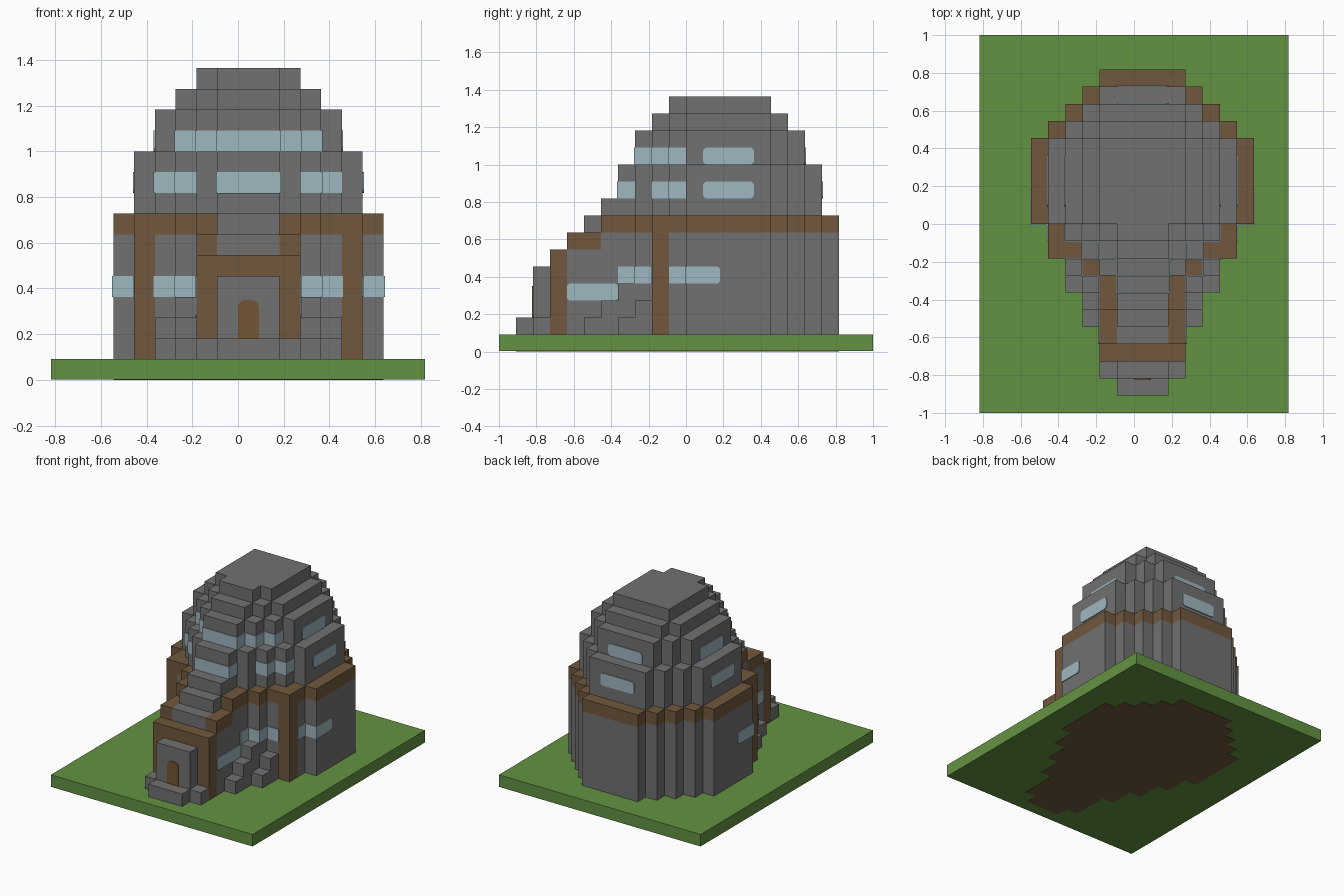
import bpy, bmesh
from mathutils import Matrix

if "Cube" in bpy.data.objects:
    bpy.data.objects.remove(bpy.data.objects["Cube"], do_unlink=True)

U = 1 / 11      # one block
CX = 0.5        # the building's axis, in blocks
E = 0.06        # half thickness of a pane, in blocks


def material(name, rgb):
    m = bpy.data.materials.new(name)
    m.use_nodes = True
    m.diffuse_color = (*rgb, 1)
    bsdf = m.node_tree.nodes["Principled BSDF"]
    bsdf.inputs["Base Color"].default_value = (*rgb, 1)
    bsdf.inputs["Roughness"].default_value = 0.9
    return m


STONE = material("stone_grey", (0.165, 0.165, 0.165))
WOOD = material("timber_brown", (0.165, 0.098, 0.047))
GRASS = material("grass_green", (0.127, 0.290, 0.054))
GLASS = material("pale_glass", (0.345, 0.475, 0.525))
DOOR = material("door_brown", (0.170, 0.093, 0.035))


def finish(name, bm, mat):
    bmesh.ops.recalc_face_normals(bm, faces=bm.faces)
    bm.transform(Matrix.Scale(U, 4))
    me = bpy.data.meshes.new(name)
    bm.to_mesh(me)
    bm.free()
    me.materials.append(mat)
    ob = bpy.data.objects.new(name, me)
    bpy.context.collection.objects.link(ob)
    return ob


def tier(name, rows, z0, z1, mat):
    """Prism over a symmetric plan; rows are (y_back, y_front, half_width), back first."""
    side = []
    for back, front, half in rows:
        if side and side[-1][0] == half:
            side.pop()
        else:
            side.append((half, back))
        side.append((half, front))
    outline = [(CX + h, y) for h, y in side] + [(CX - h, y) for h, y in reversed(side)]
    bm = bmesh.new()
    base = bm.faces.new([bm.verts.new((x, y, z0)) for x, y in outline])
    top = bmesh.ops.extrude_face_region(bm, geom=[base])["geom"]
    moved = [v for v in top if isinstance(v, bmesh.types.BMVert)]
    bmesh.ops.translate(bm, verts=moved, vec=(0, 0, z1 - z0))
    return finish(name, bm, mat)


def box(name, xs, ys, zs, mat, axis=None, radius=0, top_only=False):
    """Box from ranges (x measured from the axis); edges along axis may be rounded."""
    bm = bmesh.new()
    bmesh.ops.create_cube(bm, size=1)
    for v in bm.verts:
        v.co = [r[0] if c < 0 else r[1] for c, r in zip(v.co, (xs, ys, zs))]
        v.co.x += CX
    if radius:
        edges = [e for e in bm.edges
                 if abs(e.verts[0].co[axis] - e.verts[1].co[axis]) > 1e-4
                 and (not top_only or e.verts[0].co.z > sum(zs) / 2)]
        bmesh.ops.bevel(bm, geom=edges, offset=radius, segments=4, profile=0.5, affect='EDGES')
    return finish(name, bm, mat)


def pair(name, xs, ys, zs, mat, **kw):
    """The same box on both sides of the axis."""
    box(name + "_left", xs, ys, zs, mat, **kw)
    box(name + "_right", (-xs[1], -xs[0]), ys, zs, mat, **kw)


def plan(k):
    """Stepped round plan, drawn in by k blocks."""
    rows = [(6 + i, 5 + i, 5.5 - k - i) for i in reversed(range(4 - k))]
    rows.append((5, 0, 6.5 - k))
    rows += [(-j, -j - 1, 5.5 - k - j) for j in range(min(4, 5 - k))]
    return rows


def side_pane(name, half, y0, y1, z, radius=0):
    pair(name, (half - E, half + E), (y0, y1), (z, z + 1), GLASS, axis=0, radius=radius)


def corner_pane(name, half, y, z):
    """Glass around one step of the plan: front face and side face."""
    pair(name + "_front", (half - 1, half + E), (y - E, y + E), (z, z + 1), GLASS)
    side_pane(name + "_side", half, y - E, y + 1, z)


# Ground, with the footprint showing underneath
box("ground", (-9 - CX, 9 - CX), (-11, 11), (0.03, 1), GRASS)
round_plan = plan(0)
nave = round_plan + [(-4, -7, 2.5)]
footprint = plan(0)[:-3] + [(-1, -2, 5.5), (-2, -4, 4.5), (-4, -6, 3.5), (-6, -9, 2.5), (-9, -10, 1.5)]
tier("footprint_underside", footprint, 0, 0.06, WOOD)

# Ground storey with nave, and the timber band on top of its walls
tier("lower_walls", nave, 1, 6, STONE)
upper_plan = round_plan + [(-4, -5, 2.5)]
tier("upper_walls", upper_plan, 6, 7, STONE)
tier("timber_band", upper_plan, 7, 8, WOOD)
pair("nave_band", (1.5, 2.5), (-7, -5), (6, 7), WOOD)
pair("timber_column", (4.5, 5.5), (-2, -1), (1, 8), WOOD)

# Stepped ridge over the nave
for i, (y0, y1, z) in enumerate([(-7, -5, 6), (-6, -5, 7), (-5, -4, 8)]):
    box(f"ridge_step_{i}", (-1.5, 1.5), (y0, y1), (z, z + 1), STONE)

# Dome storeys
for k, (z0, z1) in enumerate([(8, 11), (11, 13), (13, 14), (14, 15)], start=1):
    tier(f"dome_storey_{k}", plan(k), z0, z1, STONE)

# Entrance
box("porch_frame", (-2.5, 2.5), (-8, -7), (1, 6), WOOD)
box("door_block", (-1.5, 1.5), (-9, -8), (1, 5), STONE)
pair("side_step", (1.5, 2.5), (-9, -8), (1, 2), STONE)
box("front_step", (-1.5, 1.5), (-10, -9), (1, 2), STONE)
box("door", (-0.5, 0.5), (-9 - E, -9 + E), (2, 3.85), DOOR, axis=1, radius=0.35, top_only=True)

# Stepped buttresses beside the nave
for i in range(3):
    pair(f"inner_buttress_{i}", (2.5, 3.5), (i - 6, i - 5), (1, 2 + i), STONE)
for i in range(2):
    pair(f"outer_buttress_{i}", (3.5, 4.5), (i - 4, i - 3), (1, 2 + i), STONE)

# Ground storey windows
side_pane("nave_window", 2.5, -7, -4, 3, 0.2)
side_pane("nave_high_window", 2.5, -4, -3, 4)
for half, y in [(3.5, -3), (4.5, -2)]:
    corner_pane(f"lower_window_{-y}", half, y, 4)
side_pane("lower_inner_window", 5.5, -1, 0, 4)
pair("lower_wing_window", (5.5, 6.5 + E), (-E, E), (4, 5), GLASS)
side_pane("lower_side_window", 6.5, -E, 2, 4, 0.2)

# Dome windows: wrapped glass in front, rounded panes at sides and back
for k, z, rows in [(1, 9, (0, 1, 3)), (2, 11, (0, 1, 2))]:
    for j in rows:
        corner_pane(f"dome_window_{k}_{j}", 5.5 - k - j, -j - 1, z)
    prow = k - 5
    box(f"dome_prow_window_{k}", (-0.5, 0.5), (prow - E, prow + E), (z, z + 1), GLASS)
    side_pane(f"dome_side_window_{k}", 6.5 - k, 1, 4, z, 0.25)
    back = 9 - k
    box(f"dome_back_window_{k}", (-1.5, 1.5), (back - E, back + E), (z, z + 1), GLASS, axis=1, radius=0.25)
